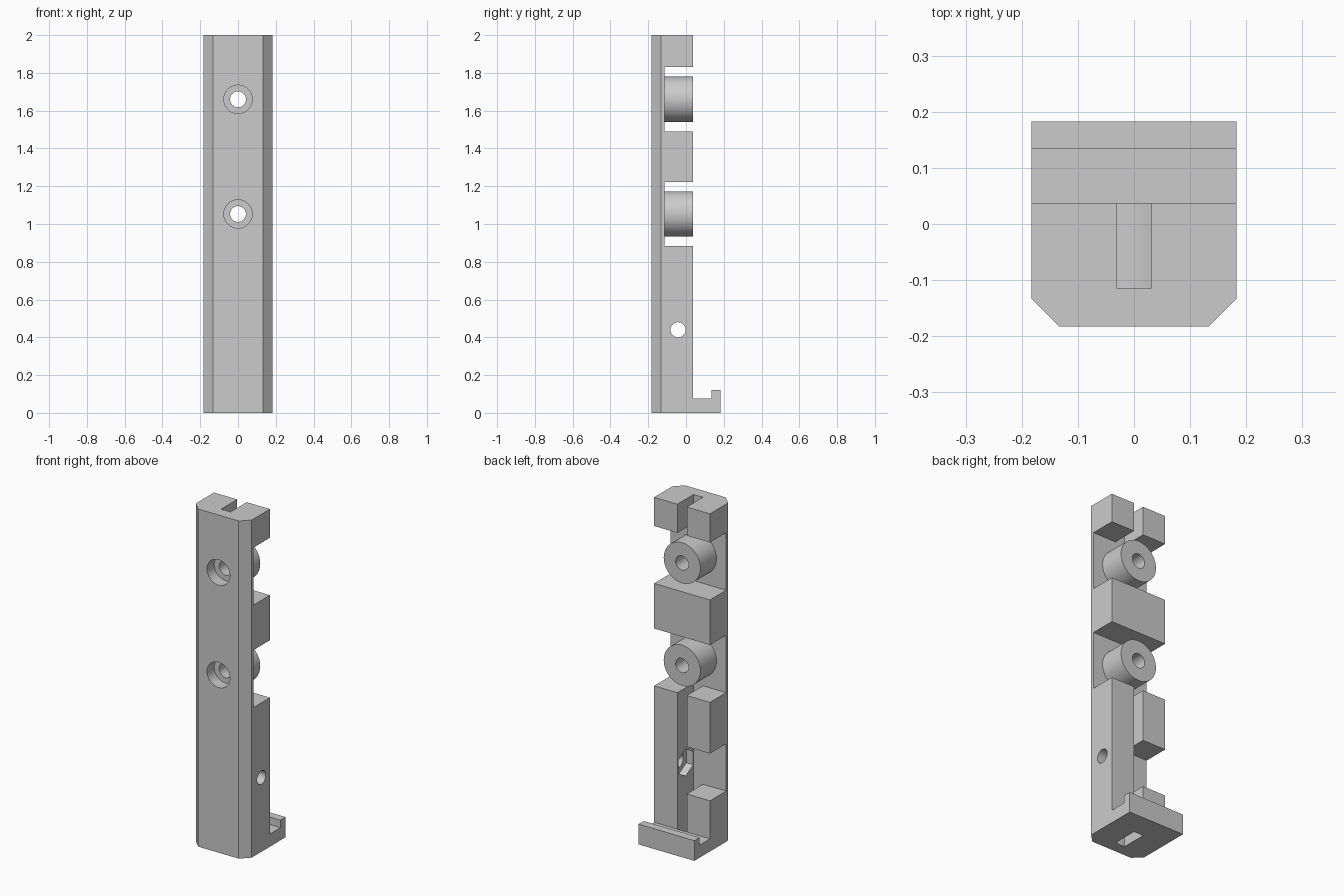
import bpy, bmesh
from math import pi
from mathutils import Matrix, Vector

if "Cube" in bpy.data.objects:
    bpy.data.objects.remove(bpy.data.objects["Cube"])

HALF, BACK, FLOOR, HEIGHT = 0.183, 0.037, -0.114, 2.0
SLOT = 0.031
BOSS_Z = (1.053, 1.66)
PIN_Y, PIN_Z = -0.042, 0.44

grey = bpy.data.materials.new("plain grey")
grey.use_nodes = True
GREY = (0.6, 0.6, 0.6, 1)
grey.diffuse_color = GREY
grey.node_tree.nodes["Principled BSDF"].inputs["Base Color"].default_value = GREY


def finish(name, bm):
    bmesh.ops.recalc_face_normals(bm, faces=bm.faces)
    mesh = bpy.data.meshes.new(name)
    bm.to_mesh(mesh)
    bm.free()
    mesh.materials.append(grey)
    obj = bpy.data.objects.new(name, mesh)
    bpy.context.collection.objects.link(obj)
    return obj


def prism(name, outline, offset):
    """Extrude a closed outline along an offset vector."""
    bm = bmesh.new()
    face = bm.faces.new([bm.verts.new(p) for p in outline])
    side = bmesh.ops.extrude_face_region(bm, geom=[face])["geom"]
    verts = [v for v in side if isinstance(v, bmesh.types.BMVert)]
    bmesh.ops.translate(bm, verts=verts, vec=offset)
    return finish(name, bm)


def box(name, x0, x1, y0, y1, z0, z1):
    return prism(name, [(x0, y0, z0), (x1, y0, z0), (x1, y1, z0), (x0, y1, z0)],
                 (0, 0, z1 - z0))


def rod(name, start, end, radius, sides=64):
    """Cylinder between two points."""
    start, end = Vector(start), Vector(end)
    axis = end - start
    turn = axis.to_track_quat('Z', 'Y').to_matrix().to_4x4()
    bm = bmesh.new()
    bmesh.ops.create_cone(bm, cap_ends=True, segments=sides, radius1=radius,
                          radius2=radius, depth=axis.length,
                          matrix=Matrix.Translation((start + end) / 2) @ turn)
    return finish(name, bm)


def cut(target, cutters):
    """Subtract each cutter in turn and discard it."""
    bpy.context.view_layer.objects.active = target
    for cutter in cutters:
        mod = target.modifiers.new("cut", 'BOOLEAN')
        mod.operation, mod.solver, mod.object = 'DIFFERENCE', 'EXACT', cutter
        bpy.ops.object.modifier_apply(modifier=mod.name)
        bpy.data.objects.remove(cutter)


def smooth(obj):
    bpy.ops.object.select_all(action='DESELECT')
    obj.select_set(True)
    bpy.context.view_layer.objects.active = obj
    bpy.ops.object.shade_smooth_by_angle(angle=pi / 6)


# Main column with chamfered front corners
c = 0.05
column = prism("column", [(-HALF, BACK, 0), (-HALF, c - HALF, 0), (c - HALF, -HALF, 0),
                          (HALF - c, -HALF, 0), (HALF, c - HALF, 0), (HALF, BACK, 0)],
               (0, 0, HEIGHT))

# Cross notches for the bosses, side notch, and the vertical slots
cutters = [box("cross_notch", -1, 1, FLOOR, 1, z - 0.17, z + 0.17) for z in BOSS_Z]
cutters += [box("side_notch", -1, 0, FLOOR, 1, 0.3, 0.58),
            box("lower_slot", -SLOT, SLOT, FLOOR, 1, -1, 1),
            box("upper_slot", -SLOT, SLOT, FLOOR, 1, 1.7, 3)]

# Counterbored screw holes from the front
for z in BOSS_Z:
    cutters += [rod("counterbore", (0, -1, z), (0, FLOOR - 0.002, z), 0.075),
                rod("screw_hole", (0, -1, z), (0, 1, z), 0.042)]

# Pin hole with a hexagonal nut pocket in the slot wall
cutters.append(rod("pin_hole", (0, PIN_Y, PIN_Z), (1, PIN_Y, PIN_Z), 0.04))
hexagon = [Matrix.Rotation(i * pi / 3, 3, 'X') @ Vector((0, 0, 0.08)) for i in range(6)]
cutters.append(prism("nut_pocket", [v + Vector((0, PIN_Y, PIN_Z)) for v in hexagon],
                     (SLOT + 0.045, 0, 0)))
cut(column, cutters)
smooth(column)

# Round bosses around the screw holes
for name, z in zip(("lower_boss", "upper_boss"), BOSS_Z):
    boss = rod(name, (0, FLOOR - 0.002, z), (0, BACK, z), 0.12)
    cut(boss, [rod("screw_hole", (0, -1, z), (0, 1, z), 0.042)])
    smooth(boss)

# Foot with an upturned lip at the back
prism("foot_hook", [(-HALF, BACK, 0), (-HALF, HALF, 0), (-HALF, HALF, 0.12),
                    (-HALF, 0.135, 0.12), (-HALF, 0.135, 0.075), (-HALF, BACK, 0.075)],
      (2 * HALF, 0, 0))
